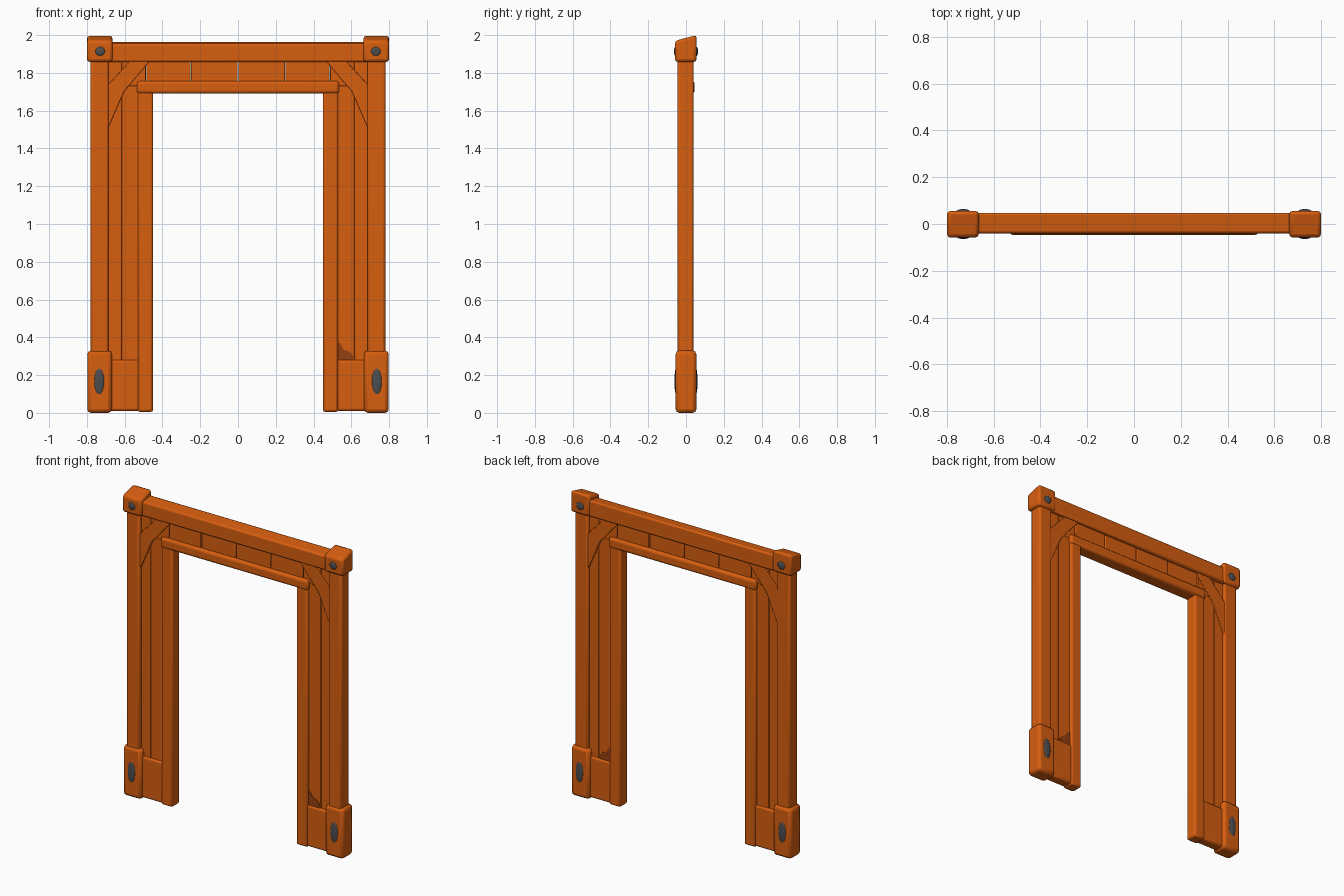
import bpy, bmesh, math
from mathutils import Matrix

cube = bpy.data.objects.get("Cube")
if cube:
    bpy.data.objects.remove(cube, do_unlink=True)


def material(name, color):
    m = bpy.data.materials.new(name)
    m.use_nodes = True
    m.diffuse_color = color
    bsdf = m.node_tree.nodes["Principled BSDF"]
    bsdf.inputs["Base Color"].default_value = color
    bsdf.inputs["Roughness"].default_value = 0.8
    return m


WOOD = material("orange wood", (0.68, 0.112, 0.005, 1))
IRON = material("dark iron", (0.075, 0.075, 0.08, 1))
CHIP = material("chipped brown wood", (0.30, 0.05, 0.005, 1))


def finish(name, bm, mat, bevel=0.0, segments=2):
    bmesh.ops.recalc_face_normals(bm, faces=bm.faces)
    mesh = bpy.data.meshes.new(name)
    bm.to_mesh(mesh)
    bm.free()
    mesh.materials.append(mat)
    ob = bpy.data.objects.new(name, mesh)
    bpy.context.collection.objects.link(ob)
    if bevel:
        mod = ob.modifiers.new("worn edges", "BEVEL")
        mod.width = bevel
        mod.segments = segments
        mod.limit_method = "ANGLE"
    bpy.ops.object.select_all(action="DESELECT")
    ob.select_set(True)
    bpy.context.view_layer.objects.active = ob
    bpy.ops.object.shade_smooth_by_angle(angle=math.radians(35))
    return ob


def box(name, x, y, z, bevel=0.01, drop=0.0, segments=2):
    """Box from (min, max) ranges; drop lowers the front of the top."""
    bm = bmesh.new()
    bmesh.ops.create_cube(bm, size=1)
    for v in bm.verts:
        top_front = v.co.z > 0 and v.co.y < 0
        v.co = [r[0] if c < 0 else r[1] for c, r in zip(v.co, (x, y, z))]
        if top_front:
            v.co.z -= drop
    return finish(name, bm, WOOD, bevel, segments)


def prism(name, points, y0, y1, mat, bevel=0.0):
    """Extrude an x-z outline from y0 to y1."""
    bm = bmesh.new()
    face = bm.faces.new([bm.verts.new((x, y0, z)) for x, z in points])
    new = bmesh.ops.extrude_face_region(bm, geom=[face])["geom"]
    verts = [g for g in new if isinstance(g, bmesh.types.BMVert)]
    bmesh.ops.translate(bm, verts=verts, vec=(0, y1 - y0, 0))
    return finish(name, bm, mat, bevel)


def stud(name, x, y, z, rx, ry, rz):
    bm = bmesh.new()
    bmesh.ops.create_uvsphere(bm, u_segments=16, v_segments=10, radius=1,
                              matrix=Matrix.Translation((x, y, z)) @ Matrix.Diagonal((rx, ry, rz, 1)))
    return finish(name, bm, IRON)


def span(s, a, b):
    return (a, b) if s > 0 else (-b, -a)


# Side frames, one for each side
for s, side in ((1, "left"), (-1, "right")):
    box(side + "_post", span(s, 0.685, 0.78), (-0.045, 0.04), (0.25, 1.9), 0.012)
    box(side + "_post_foot", span(s, 0.668, 0.798), (-0.055, 0.055), (0, 0.33), 0.02)
    box(side + "_post_cap", span(s, 0.664, 0.8), (-0.058, 0.056), (1.858, 2.0), 0.015, 0.03)
    box(side + "_door_jamb", span(s, 0.45, 0.53), (-0.04, 0.04), (0.005, 1.72), 0.012)
    box(side + "_inner_plank", span(s, 0.525, 0.617), (-0.022, 0.022), (0.2, 1.88), 0.004)
    box(side + "_outer_plank", span(s, 0.617, 0.70), (-0.022, 0.022), (0.2, 1.88), 0.004)
    box(side + "_base_board", span(s, 0.52, 0.68), (-0.034, 0.034), (0.01, 0.28), 0.012)

    # Bent corner brace
    outline = [(0.695, 1.49), (0.617, 1.67), (0.6, 1.705), (0.465, 1.865),
               (0.57, 1.865), (0.695, 1.73)]
    prism(side + "_brace", [(s * x, z) for x, z in outline], -0.034, 0.034, WOOD, 0.004)

    # Iron studs on both faces
    for f, facing in ((-1, "front"), (1, "back")):
        stud(f"{side}_{facing}_cap_stud", s * 0.73, f * 0.055, 1.914, 0.027, 0.009, 0.025)
        stud(f"{side}_{facing}_foot_stud", s * 0.735, f * 0.053, 0.167, 0.027, 0.008, 0.07)

# Top beam, door lintel and the short boards between them
box("top_beam", (-0.69, 0.69), (-0.04, 0.048), (1.858, 1.965), 0.01, 0.012)
box("door_lintel", (-0.535, 0.535), (-0.046, 0.046), (1.69, 1.757), 0.016, segments=3)
edges = [-0.6, -0.486, -0.25, 0, 0.25, 0.486, 0.6]
for i, (a, b) in enumerate(zip(edges, edges[1:])):
    box(f"lintel_board_{i + 1}", (a + 0.002, b - 0.002), (-0.024, 0.024), (1.73, 1.88), 0.005)

# Chipped patch above the left base board
chip = [(0.53, 0.278), (0.606, 0.278), (0.61, 0.3), (0.59, 0.325),
        (0.56, 0.335), (0.545, 0.36), (0.53, 0.375)]
for f, facing in ((-1, "front"), (1, "back")):
    prism(facing + "_chip", chip, f * 0.02, f * 0.025, CHIP)
